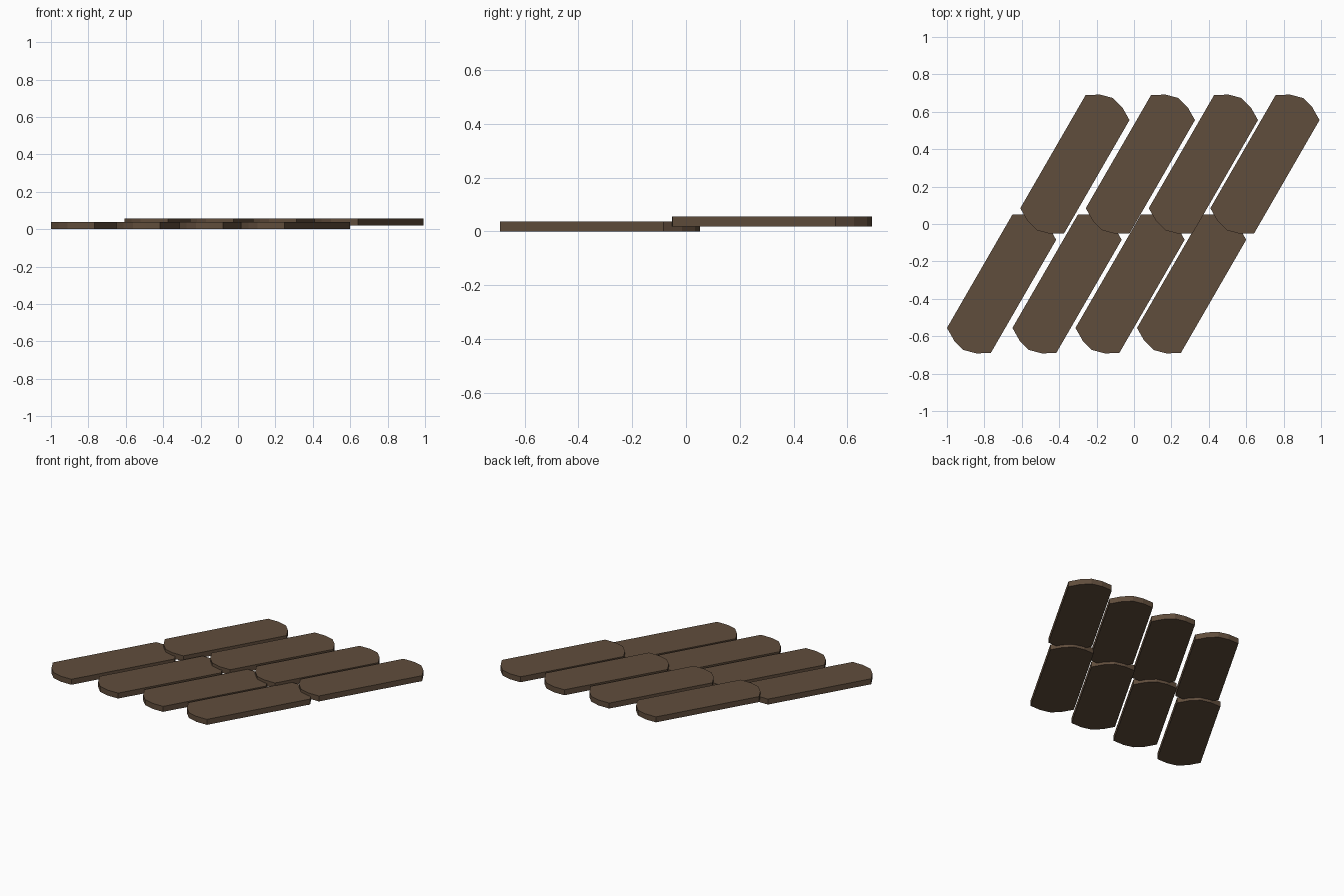
import bpy, bmesh, math
from mathutils import Matrix

if "Cube" in bpy.data.objects:
    bpy.data.objects.remove(bpy.data.objects["Cube"])

wood = bpy.data.materials.new("dark_brown_wood")
wood.diffuse_color = (0.117, 0.074, 0.045, 1)
wood.use_nodes = True
wood.node_tree.nodes["Principled BSDF"].inputs["Base Color"].default_value = wood.diffuse_color

THICK = 0.037
# half outline of a rounded end: (across, along), mirrored for the other end
END = [(0.135, 0.35), (0.067, 0.39), (0.0, 0.408), (-0.067, 0.39), (-0.135, 0.35)]
OUTLINE = END + [(-a, -b) for a, b in END]


def shingle(name, x, y, z):
    """Flat slat with blunt rounded ends, leaning 30 degrees from the y axis."""
    bm = bmesh.new()
    face = bm.faces.new([bm.verts.new((a, b, 0)) for a, b in OUTLINE])
    ext = bmesh.ops.extrude_face_region(bm, geom=[face])
    top = [v for v in ext["geom"] if isinstance(v, bmesh.types.BMVert)]
    bmesh.ops.translate(bm, verts=top, vec=(0, 0, THICK))
    bmesh.ops.recalc_face_normals(bm, faces=bm.faces)
    bm.transform(Matrix.Translation((x, y, z)) @ Matrix.Rotation(math.radians(-30), 4, "Z"))
    me = bpy.data.meshes.new(name)
    bm.to_mesh(me)
    bm.free()
    me.materials.append(wood)
    bpy.context.collection.objects.link(bpy.data.objects.new(name, me))


# two overlapping rows of four slats
for i, dx in enumerate((0, 0.35, 0.687, 1.016)):
    shingle(f"lower_shingle_{i + 1}", -0.708 + dx, -0.32, 0)
    shingle(f"upper_shingle_{i + 1}", -0.316 + dx, 0.32, 0.019)
